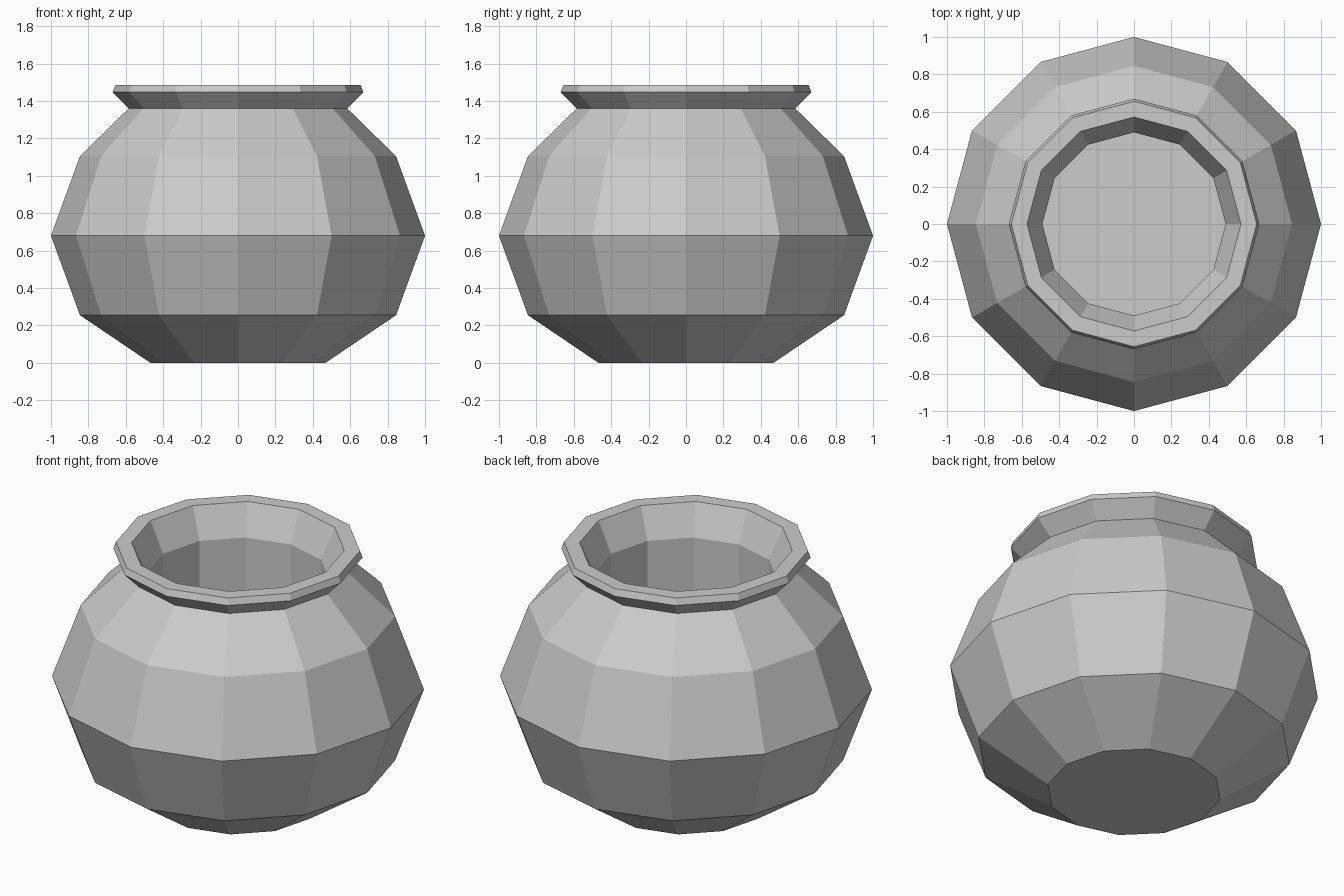
import bpy, bmesh
from math import cos, sin, tau

if "Cube" in bpy.data.objects:
    bpy.data.objects.remove(bpy.data.objects["Cube"])

SIDES = 12

# Profile (radius, height): base, belly, neck, flared lip, then down the inside
PROFILE = [
    (0.468, 0.0), (0.845, 0.255), (1.0, 0.68), (0.845, 1.105),
    (0.585, 1.36), (0.67, 1.447), (0.656, 1.485),
    (0.572, 1.485), (0.49, 1.31), (0.49, 0.15),
]


def lathe(name, profile, sides):
    bm = bmesh.new()
    rings = [[bm.verts.new((r * cos(tau * i / sides), r * sin(tau * i / sides), z))
              for i in range(sides)] for r, z in profile]
    for low, high in zip(rings, rings[1:]):
        for i in range(sides):
            j = (i + 1) % sides
            bm.faces.new((low[i], low[j], high[j], high[i]))
    bm.faces.new(rings[0][::-1])   # underside
    bm.faces.new(rings[-1])        # inner floor
    bmesh.ops.recalc_face_normals(bm, faces=bm.faces)
    mesh = bpy.data.meshes.new(name)
    bm.to_mesh(mesh)
    bm.free()
    obj = bpy.data.objects.new(name, mesh)
    bpy.context.collection.objects.link(obj)
    return obj


# Hollow pot with flat facets
lathe("pot", PROFILE, SIDES)
